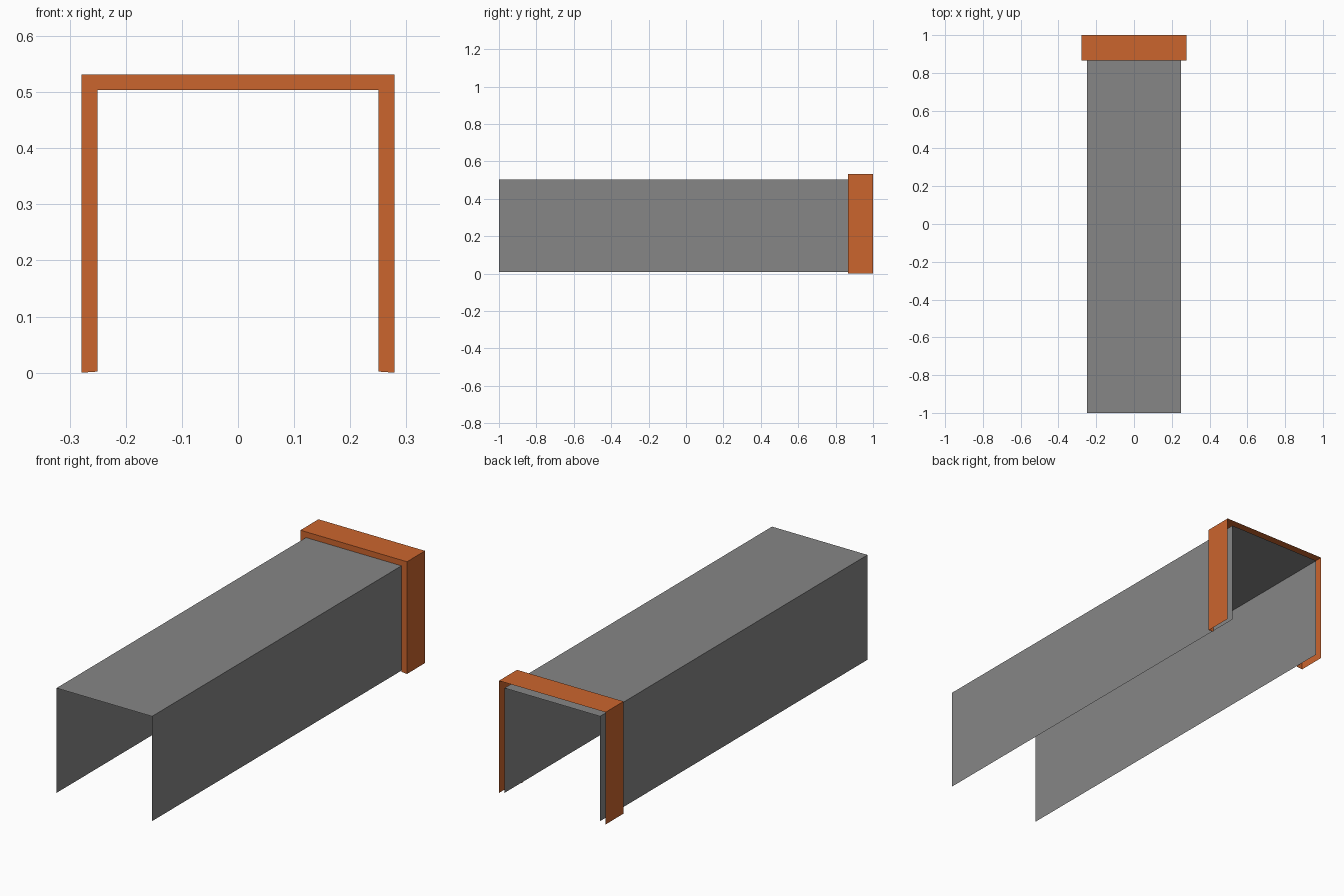
import bpy
import bmesh

default = bpy.data.objects.get("Cube")
if default:
    bpy.data.objects.remove(default, do_unlink=True)


def make_material(name, colour):
    mat = bpy.data.materials.new(name)
    mat.use_nodes = True
    mat.diffuse_color = (*colour, 1)
    mat.node_tree.nodes["Principled BSDF"].inputs["Base Color"].default_value = (*colour, 1)
    return mat


def arch(half_width, bottom, top):
    """Open-bottomed square arch, as (x, z) points."""
    return [(-half_width, bottom), (-half_width, top), (half_width, top), (half_width, bottom)]


def add_sheet(name, loops, mat):
    """Join successive (profile, y) loops with a strip of quads."""
    bm = bmesh.new()
    rows = [[bm.verts.new((x, y, z)) for x, z in profile] for profile, y in loops]
    for a, b in zip(rows, rows[1:]):
        for i in range(len(a) - 1):
            bm.faces.new((a[i], b[i], b[i + 1], a[i + 1]))
    mesh = bpy.data.meshes.new(name)
    bm.to_mesh(mesh)
    bm.free()
    mesh.materials.append(mat)
    obj = bpy.data.objects.new(name, mesh)
    bpy.context.collection.objects.link(obj)
    return obj


grey = make_material("grey", (0.24, 0.24, 0.24))
orange = make_material("orange", (0.60, 0.13, 0.027))

BACK, BAND_FRONT = 1.0, 0.865
tunnel = arch(0.25, 0.008, 0.504)
band_inner = arch(0.25, 0.002, 0.504)
band_outer = arch(0.279, 0.0, 0.531)

# Thin tunnel, open at both ends and below
add_sheet("tunnel", [(tunnel, -1.0), (tunnel, BACK)], grey)

# End band: flat front rim, then outer walls, hollow at the back
add_sheet("end_band", [(band_inner, BAND_FRONT), (band_outer, BAND_FRONT), (band_outer, BACK)], orange)
